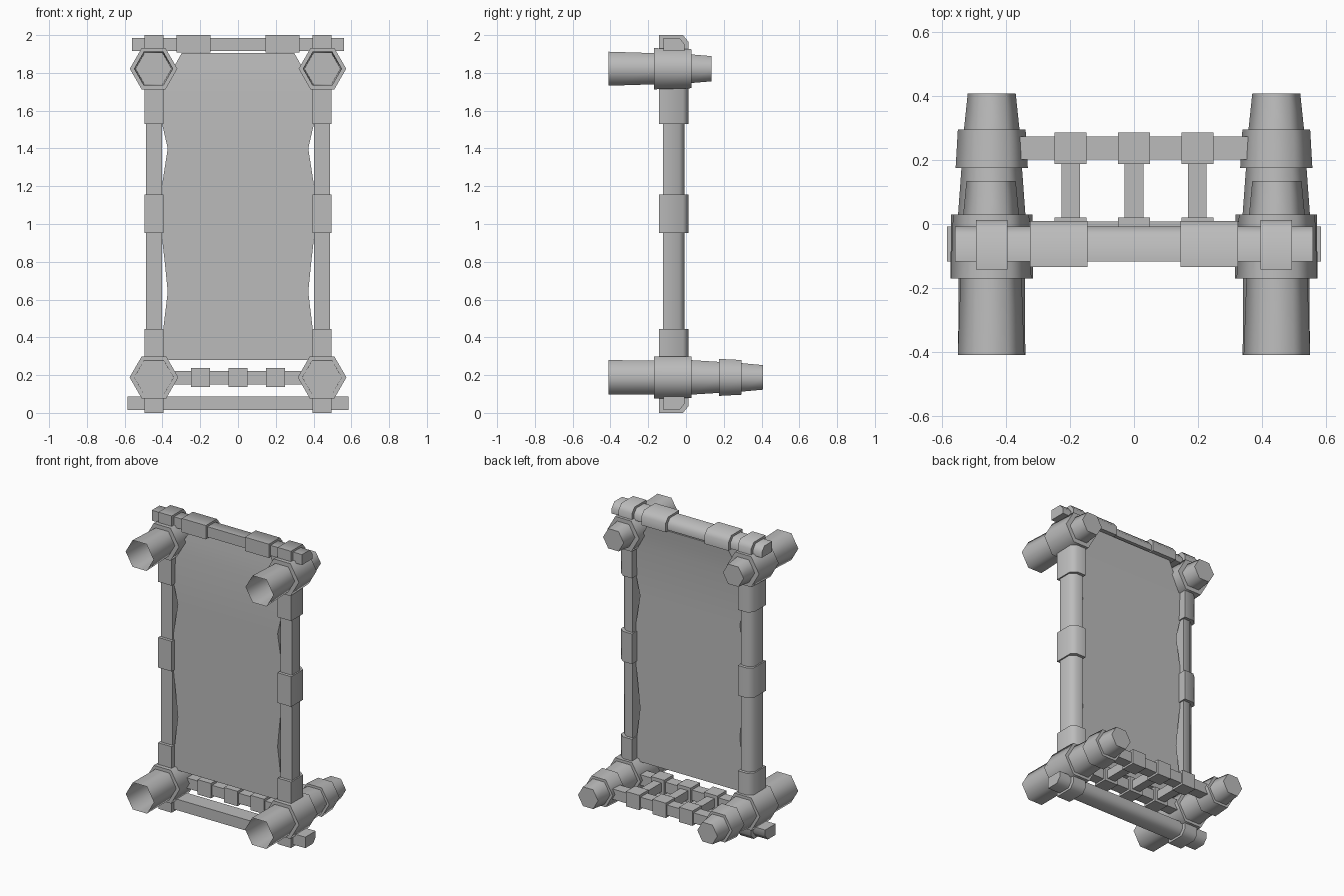
import bpy, bmesh, math
from mathutils import Vector

old = bpy.data.objects.get("Cube")
if old:
    bpy.data.objects.remove(old, do_unlink=True)

grey = bpy.data.materials.new("stone grey")
grey.use_nodes = True
GREY = (0.5, 0.5, 0.5, 1)
grey.diffuse_color = GREY
grey.node_tree.nodes["Principled BSDF"].inputs["Base Color"].default_value = GREY


def finish(name, bm, smooth=None):
    bmesh.ops.recalc_face_normals(bm, faces=bm.faces)
    mesh = bpy.data.meshes.new(name)
    bm.to_mesh(mesh)
    bm.free()
    mesh.materials.append(grey)
    ob = bpy.data.objects.new(name, mesh)
    bpy.context.collection.objects.link(ob)
    if smooth:
        bpy.ops.object.select_all(action='DESELECT')
        ob.select_set(True)
        bpy.context.view_layer.objects.active = ob
        bpy.ops.object.shade_smooth_by_angle(angle=math.radians(smooth))


def loft(name, rings, smooth, cap_start=True):
    """Skin a list of closed rings of points."""
    bm = bmesh.new()
    loops = [[bm.verts.new(p) for p in ring] for ring in rings]
    for a, b in zip(loops, loops[1:]):
        for i in range(len(a)):
            j = (i + 1) % len(a)
            bm.faces.new((a[i], a[j], b[j], b[i]))
    if cap_start:
        bm.faces.new(loops[0])
    bm.faces.new(loops[-1])
    finish(name, bm, smooth)


def hex_ring(x, y, z, r):
    return [Vector((x + r * math.cos(k * math.pi / 3), y, z + r * math.sin(k * math.pi / 3)))
            for k in range(6)]


def barrel(name, x, z, y0, r0, y1, r1, open_front=False):
    loft(name, [hex_ring(x, y0, z, r0), hex_ring(x, y1, z, r1)], 65, cap_start=not open_front)


def section(y0, y1, inner, outer):
    """Beam profile as (y, outward) points: flat front, broad bevel on the outer back corner."""
    s = 1 if outer > inner else -1
    return [(y0, inner), (y0, outer), (y1 - .028, outer), (y1, outer - .034 * s), (y1, inner)]


def beam(name, axis, a, b, prof):
    if axis == 'X':
        rings = [[(t, y, o) for y, o in prof] for t in (a, b)]
    else:
        rings = [[(o, y, t) for y, o in prof] for t in (a, b)]
    loft(name, rings, 55)


def box(name, x, y, z, sx, sy, sz):
    bm = bmesh.new()
    bmesh.ops.create_cube(bm, size=1)
    for v in bm.verts:
        v.co = Vector((x + v.co.x * sx, y + v.co.y * sy, z + v.co.z * sz))
    finish(name, bm)


for side, tag in ((1, "left"), (-1, "right")):
    # upright posts with their bands
    beam(f"{tag}_post", 'Z', .08, 1.92, section(-.122, -.008, side * .403, side * .487))
    for part, z0, z1 in (("lower", .28, .445), ("middle", .952, 1.155), ("upper", 1.53, 1.75)):
        beam(f"{tag}_{part}_post_band", 'Z', z0, z1,
             section(-.142, .012, side * .395, side * .496))

    # upper hexagonal sockets
    x, z = side * .447, 1.822
    barrel(f"{tag}_upper_tube", x, z, -.41, .104, -.16, .095, True)
    barrel(f"{tag}_upper_collar", x, z, -.17, .126, .03, .119)
    barrel(f"{tag}_upper_stub", x, z, .02, .088, .135, .077)

    # lower hexagonal sockets
    x, z = side * .445, .188
    barrel(f"{tag}_lower_tube", x, z, -.41, .105, -.16, .104, True)
    barrel(f"{tag}_lower_collar", x, z, -.17, .129, .03, .127)
    barrel(f"{tag}_lower_neck", x, z, .02, .106, .185, .094)
    barrel(f"{tag}_lower_ring", x, z, .175, .113, .295, .106)
    barrel(f"{tag}_lower_stub", x, z, .285, .088, .408, .075)

    # bands on the cross beams
    beam(f"{tag}_top_wide_band", 'X', side * .145, side * .325, section(-.135, .01, 1.907, 2))
    beam(f"{tag}_top_end_band", 'X', side * .395, side * .494, section(-.142, .012, 1.905, 2))
    beam(f"{tag}_bottom_end_band", 'X', side * .395, side * .494, section(-.142, .012, .095, 0))

# cross beams
beam("top_beam", 'X', -.56, .56, section(-.118, -.008, 1.916, 1.986))
beam("bottom_beam", 'X', -.585, .585, section(-.118, -.008, .088, .014))

# rung lattice near the floor
for row, y in (("front", -.028), ("back", .237)):
    box(f"{row}_rung", 0, y, .186, .72, .072, .07)
    for i in (-1, 0, 1):
        box(f"{row}_rung_block_{i + 2}", i * .198, y, .188, .1, .098, .1)
for i in (-1, 0, 1):
    box(f"strut_{i + 2}", i * .198, .105, .186, .058, .27, .06)

# thick hanging sheet with wavy edges that leans back at the top
edge = [(.28, .40), (.45, .395), (.64, .372), (.80, .388), (.95, .405), (1.2, .403),
        (1.40, .372), (1.53, .402), (1.74, .402), (1.83, .34), (1.905, .298)]
rings = []
for z, half in edge:
    lean = .025 * max(0, (z - 1.5) / .4) ** 2
    rings.append([(s * half, y + lean, z)
                  for s, y in ((-1, -.11), (1, -.11), (1, -.042), (-1, -.042))])
loft("hanging_sheet", rings, 40)
